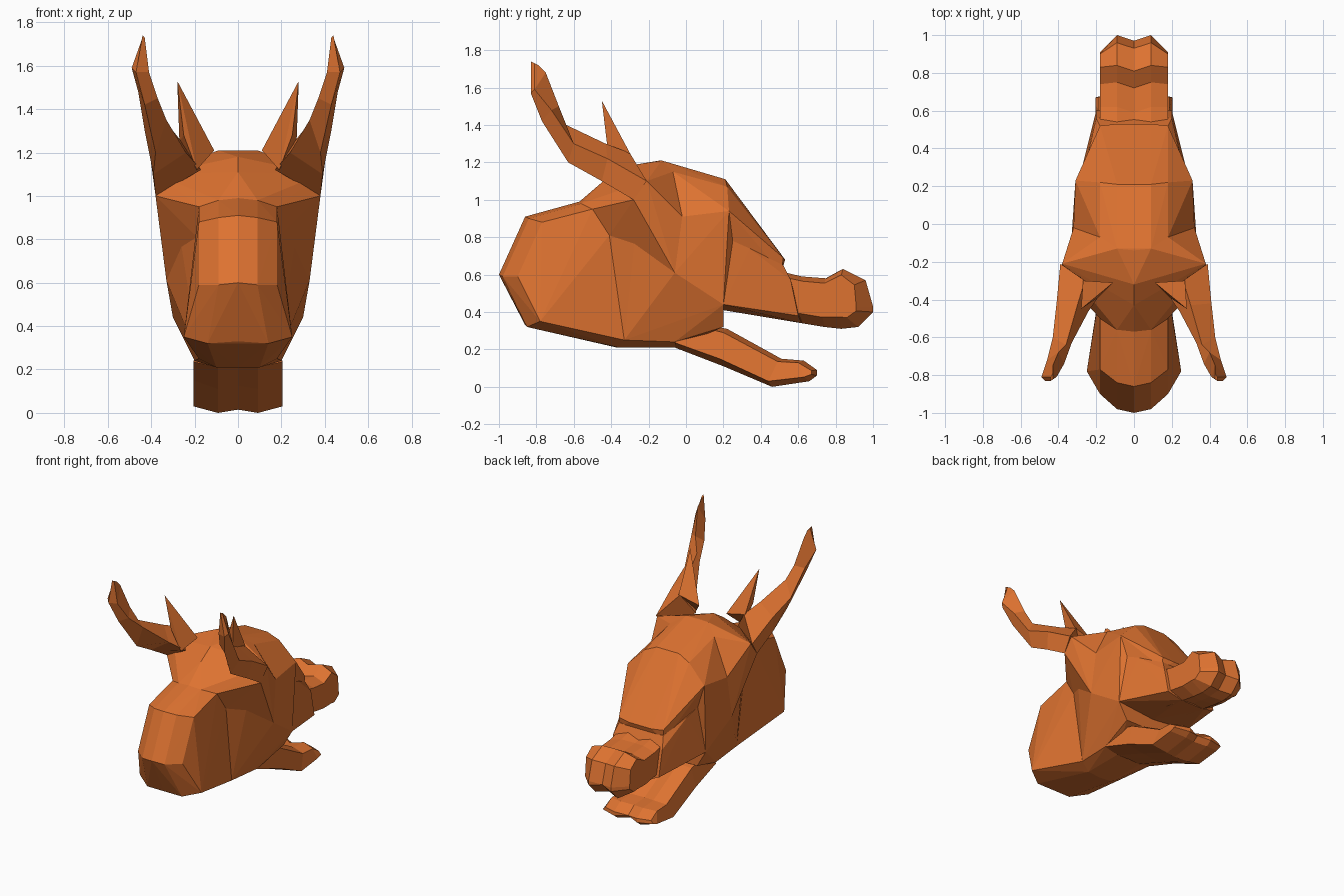
import bpy
import bmesh
from mathutils import Vector

default_cube = bpy.data.objects.get("Cube")
if default_cube:
    bpy.data.objects.remove(default_cube, do_unlink=True)

# One flat orange hide
hide = bpy.data.materials.new("orange_hide")
hide.use_nodes = True
orange = (.73, .17, .03, 1)
hide.diffuse_color = orange
for node in hide.node_tree.nodes:
    if node.type == 'BSDF_PRINCIPLED':
        node.inputs["Base Color"].default_value = orange


def mirrored(points):
    """Add the other half of every point that is off the centre line."""
    return points + [(-x, y, z) for x, y, z in reversed(points) if x > 0]


def finish(name, mesh_builder, both_sides=False):
    """Turn a bmesh into a flat shaded object, optionally mirrored across x."""
    bmesh.ops.recalc_face_normals(mesh_builder, faces=mesh_builder.faces)
    mesh = bpy.data.meshes.new(name)
    mesh_builder.to_mesh(mesh)
    mesh_builder.free()
    mesh.materials.append(hide)
    part = bpy.data.objects.new(name, mesh)
    bpy.context.collection.objects.link(part)
    if both_sides:
        mirror = part.modifiers.new("both_sides", 'MIRROR')
        mirror.use_mirror_merge = False


def faceted_block(name, points, both_sides=False):
    """Convex faceted solid through the given corner points."""
    bm = bmesh.new()
    corners = points if both_sides else mirrored(points)
    for corner in corners:
        bm.verts.new(Vector(corner))
    result = bmesh.ops.convex_hull(bm, input=bm.verts)
    spare = set(result["geom_interior"]) | set(result["geom_unused"])
    loose = [item for item in spare if isinstance(item, bmesh.types.BMVert)]
    bmesh.ops.delete(bm, geom=loose, context='VERTS')
    finish(name, bm, both_sides)


def close_end(bm, row):
    """Close a ring with a strip of quads from its upper to its lower half."""
    quarter = len(row) // 4
    split = len(row) // 2 - quarter
    upper = row[-quarter:] + row[:split]
    lower = row[split:-quarter][::-1]
    for i in range(len(upper) - 1):
        bm.faces.new((upper[i], upper[i + 1], lower[i + 1], lower[i]))


def loft(name, rings, both_sides=False):
    """Skin a row of closed rings and close both ends."""
    bm = bmesh.new()
    rows = [[bm.verts.new(Vector(point)) for point in ring] for ring in rings]
    for row, following in zip(rows, rows[1:]):
        for i in range(len(row)):
            j = (i + 1) % len(row)
            bm.faces.new((row[i], row[j], following[j], following[i]))
    close_end(bm, rows[0])
    close_end(bm, rows[-1])
    finish(name, bm, both_sides)


def muzzle_ring(top_y, top_z, low_y, low_z, round_off, width, flare):
    """Twin lobed cross-section with a grooved middle and bevelled bottom."""
    inner = width / 2
    groove = .03
    bevel = (top_z - low_z) * .2
    return mirrored([
        (0, top_y - groove, top_z - groove / 2),
        (inner, top_y, top_z),
        (width, top_y - round_off, top_z - bevel / 2),
        (width + flare, low_y - round_off, low_z + bevel),
        (inner, low_y, low_z),
        (0, low_y - groove, low_z + groove / 2),
    ])


# Corners shared by neighbouring blocks
cheek = (.33, -.06, .61)
mouth_corner = (.3, .2, .44)
jowl = (.27, -.27, .83)
nape_side = (.19, -.41, .81)
throat_side = (.18, -.33, .25)
nape = [(0, -.57, .99), (.09, -.56, .98), (.18, -.5, .95)]
crown = [(0, -.14, 1.21), (.09, -.13, 1.21), (.18, -.07, 1.15)]
forehead = [(0, .19, 1.11), (.09, .21, 1.11), (.18, .22, 1.07)]
temple = (.32, -.02, .91)
brow = (.31, .23, .94)
eye_corner = (.27, .25, .78)
palate = (0, .2, .41)
throat = [(0, -.37, .21), (.1, -.36, .21), throat_side]

# Thick neck, rounded off at the back and narrower towards the head
faceted_block("neck", nape + throat + [
    nape_side,
    (0, -.86, .91), (.09, -.84, .9), (.18, -.77, .88),
    (0, -1, .6), (.09, -.98, .59), (.18, -.9, .59),
    (0, -.86, .33), (.14, -.85, .32), (.25, -.78, .35),
])

# Throat, widening from the neck to the corners of the mouth
faceted_block("throat", throat + [
    nape_side, jowl, cheek, mouth_corner, palate,
    (0, -.06, .21), (.1, -.06, .21), (.2, -.06, .24),
    (.22, -.07, .34), (.23, .2, .32),
])

# Back of the skull, flaring out under the horns
faceted_block("skull_back", nape + crown + [
    nape_side, jowl, cheek, temple,
    (0, -.43, 1.11), (0, -.32, 1.18),
    (.38, -.28, 1), (.38, -.21, 1.1),
])

# Front of the skull up to the brow
faceted_block("skull_front", crown + forehead + [
    temple, brow, eye_corner, cheek, mouth_corner, palate,
])

# Nose bridge sloping down from the brow
faceted_block("nose_bridge", forehead + [
    brow, eye_corner,
    (0, .51, .68), (.09, .53, .68), (.18, .52, .69),
    (.18, .51, .61), (0, .5, .6),
])

# Upper jaw between the cheeks and the snout
faceted_block("upper_jaw", [
    eye_corner, mouth_corner, palate,
    (.25, .34, .74), (.18, .52, .65), (0, .5, .62),
    (.2, .56, .57), (.2, .6, .38), (.1, .62, .34), (0, .6, .35),
])

# Snout with raised nostrils
snout_path = [
    (.45, .63, .45, .37, 0), (.62, .59, .62, .34, 0), (.75, .58, .74, .32, .01),
    (.84, .63, .83, .31, .01), (.96, .57, .92, .32, .06), (1, .43, 1, .4, .09),
]
loft("snout", [muzzle_ring(*step, width=.18, flare=0) for step in snout_path])

# Lower jaw, tapering to a thin lip
jaw_path = [
    (.05, .34, -.06, .21, 0), (.22, .31, .2, .11, .02), (.51, .15, .46, 0, .02),
    (.63, .14, .66, .03, .03), (.7, .09, .7, .06, .03),
]
loft("lower_jaw", [muzzle_ring(*step, width=.185, flare=.02) for step in jaw_path])

# Pair of large horns sweeping back and then up
horn_rings = [
    [(.38, -.28, 1), (.39, -.21, 1.1), (.26, -.3, 1.25), (.17, -.36, 1.12)],
    [(.39, -.45, 1.1), (.41, -.42, 1.22), (.3, -.43, 1.3), (.24, -.46, 1.2)],
    [(.38, -.63, 1.2), (.43, -.6, 1.3), (.36, -.64, 1.4), (.33, -.63, 1.35)],
    [(.43, -.77, 1.42), (.46, -.72, 1.48), (.4, -.68, 1.5), (.37, -.74, 1.45)],
    [(.47, -.83, 1.57), (.49, -.81, 1.59), (.43, -.75, 1.68), (.41, -.81, 1.57)],
    [(.44, -.83, 1.74), (.44, -.81, 1.73), (.43, -.79, 1.72), (.43, -.82, 1.73)],
]
loft("horn", horn_rings, both_sides=True)

# Pair of slim spikes between the horns
faceted_block("head_spike", [
    (.28, -.45, 1.53), (.11, -.31, 1.21), (.27, -.3, 1.25),
    (.25, -.42, 1.28), (.19, -.39, 1.12), (.25, -.4, 1.38),
], both_sides=True)
